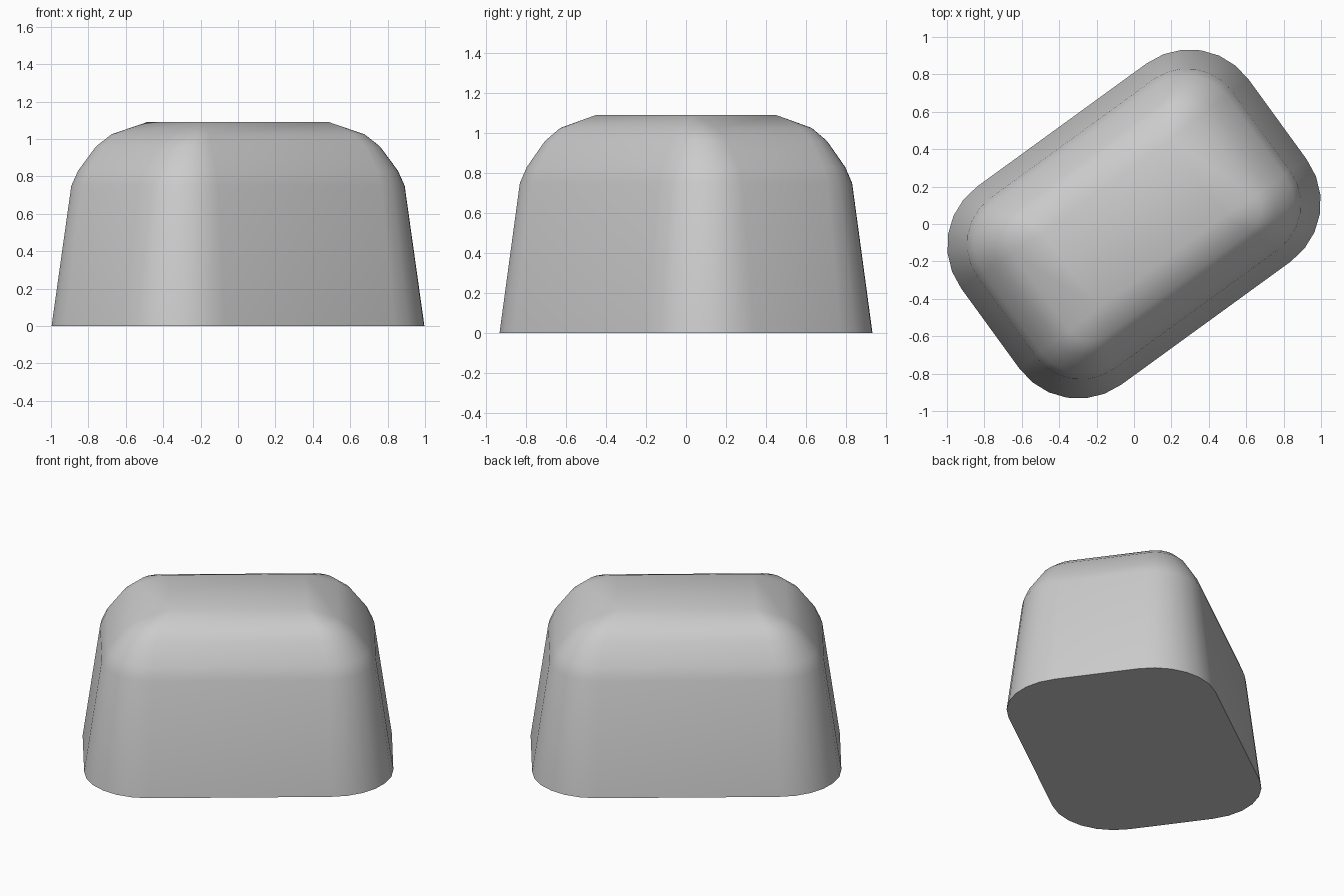
import bpy, bmesh
from math import sin, cos, pi, radians

if "Cube" in bpy.data.objects:
    bpy.data.objects.remove(bpy.data.objects["Cube"])

SEG = 6                 # segments per rounded corner
TURN = radians(36)      # block is turned about z

# each level: height, corner-centre half length, half width, corner radius
LEVELS = [
    (0.00, 0.560, 0.265, 0.39),
    (0.75, 0.540, 0.262, 0.302),
    (0.83, 0.533, 0.261, 0.272),
    (0.96, 0.510, 0.260, 0.195),
    (1.025, 0.475, 0.257, 0.142),
    (1.09, 0.420, 0.250, 0.00),
]


def ring(bm, z, a, b, r):
    verts = []
    for q, (sx, sy) in enumerate([(1, 1), (-1, 1), (-1, -1), (1, -1)]):
        for i in range(SEG + 1):
            ang = q * pi / 2 + i / SEG * pi / 2
            u, v = sx * a + r * cos(ang), sy * b + r * sin(ang)
            verts.append(bm.verts.new((u * cos(TURN) - v * sin(TURN),
                                       u * sin(TURN) + v * cos(TURN), z)))
    return verts


# tapered block with rounded corners and rounded top edge
bm = bmesh.new()
rings = [ring(bm, *lv) for lv in LEVELS]
n = len(rings[0])
for lo, hi in zip(rings, rings[1:]):
    for i in range(n):
        j = (i + 1) % n
        bm.faces.new((lo[i], lo[j], hi[j], hi[i]))
bm.faces.new(rings[-1])
bm.faces.new(rings[0][::-1])
bmesh.ops.remove_doubles(bm, verts=bm.verts, dist=0.0005)
bmesh.ops.recalc_face_normals(bm, faces=bm.faces)

mesh = bpy.data.meshes.new("rounded_block")
bm.to_mesh(mesh)
bm.free()
block = bpy.data.objects.new("rounded_block", mesh)
bpy.context.collection.objects.link(block)
bpy.context.view_layer.objects.active = block
block.select_set(True)
bpy.ops.object.shade_smooth_by_angle(angle=radians(50))
